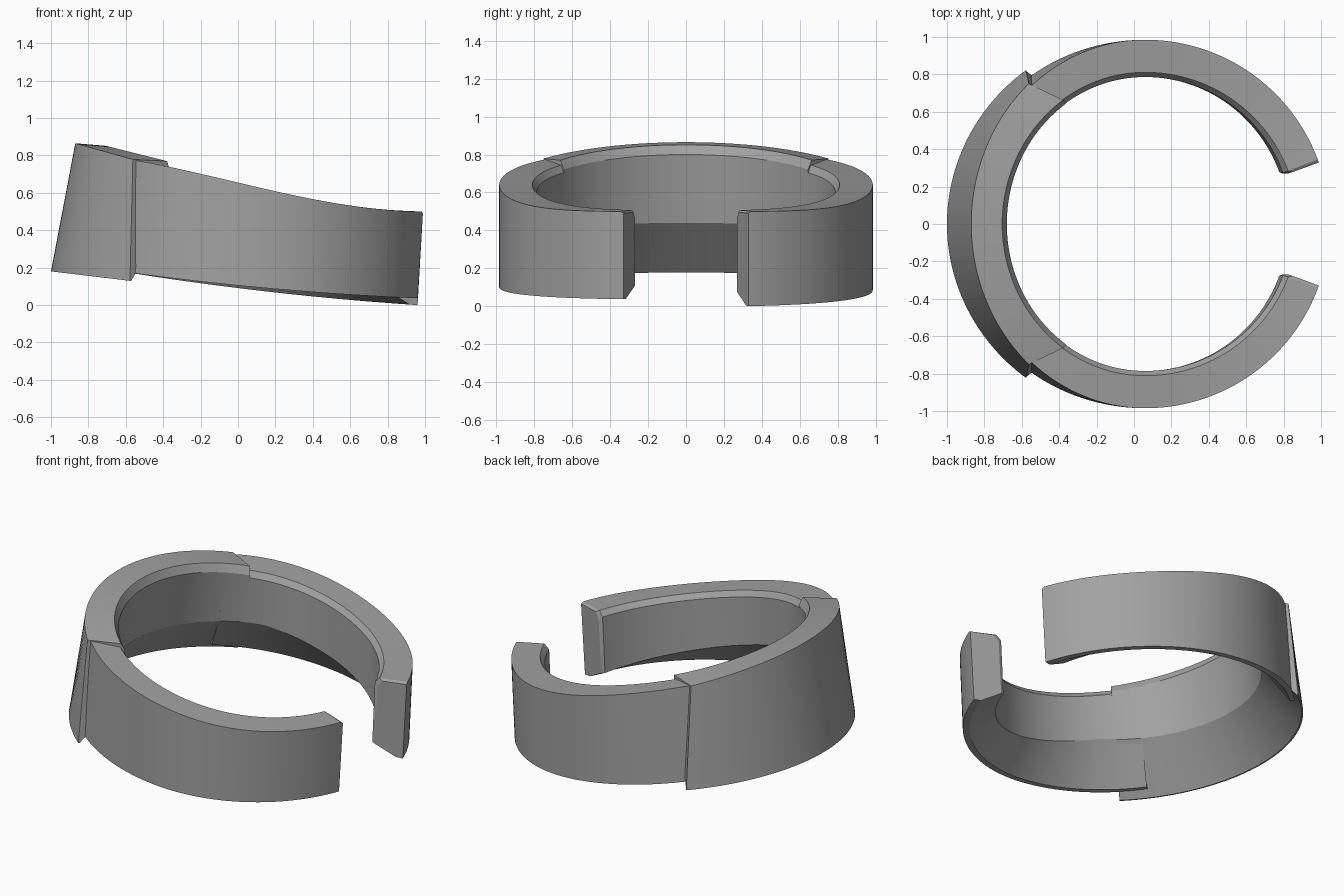
import bpy
import bmesh
from math import cos, sin, radians

cube = bpy.data.objects.get("Cube")
if cube:
    bpy.data.objects.remove(cube)

grey = bpy.data.materials.new("plain_grey")
grey.use_nodes = True
COLOUR = (0.36, 0.36, 0.36, 1)
grey.diffuse_color = COLOUR
grey.node_tree.nodes["Principled BSDF"].inputs["Base Color"].default_value = COLOUR

CENTRE_X = 0.06


def oval(angle, back, side, front):
    """Point on an oval whose back and front half lengths differ."""
    a = radians(angle)
    reach = front if cos(a) > 0 else back
    return CENTRE_X + reach * cos(a), side * sin(a)


def sweep(name, sections):
    """Skin a row of closed cross-sections and cap both ends."""
    bm = bmesh.new()
    rows = [[bm.verts.new(p) for p in s] for s in sections]
    count = len(rows[0])
    for r, s in zip(rows, rows[1:]):
        for i in range(count):
            j = (i + 1) % count
            bm.faces.new((r[i], r[j], s[j], s[i]))
    bm.faces.new(rows[0])
    bm.faces.new(rows[-1])
    bmesh.ops.recalc_face_normals(bm, faces=bm.faces)
    mesh = bpy.data.meshes.new(name)
    bm.to_mesh(mesh)
    bm.free()
    mesh.materials.append(grey)
    obj = bpy.data.objects.new(name, mesh)
    bpy.context.collection.objects.link(obj)
    bpy.ops.object.select_all(action="DESELECT")
    obj.select_set(True)
    bpy.context.view_layer.objects.active = obj
    bpy.ops.object.shade_smooth_by_angle(angle=radians(25))


# Tilted band that wraps around the back
def band_section(t):
    def at(back, side, end):
        return oval(180 + t * (180 - end), back, side, back)

    def bottom(x):
        return 0.18 - 0.119 * (x + 1)

    def rim(x):
        return 0.85 - 0.25 * (x + 0.70)

    rings = [
        (at(1.06, 1.03, 127), bottom),
        (at(0.93, 1.01, 132), lambda x: 0.865 - 0.28 * (x + 0.87)),
        (at(0.765, 0.81, 125), rim),
        (at(0.74, 0.785, 125), lambda x: rim(x) - 0.045),
        (at(0.81, 0.785, 125), lambda x: 0.44 - 0.1 * (x + 0.75)),
        (at(1.05, 1.02, 127), bottom),
    ]
    return [(x, y, z(x)) for (x, y), z in rings]


STEPS = 48
sweep("back_band", [band_section(2 * i / STEPS - 1) for i in range(STEPS + 1)])


# Arms that reach forward to the open ends
def arm_top(x):
    return 0.655 - 0.236 * x + 0.007 * x**2 + 0.074 * x**3


def arm_section(angle, mirror, inset=0):
    def bottom(x):
        drop = 0.0235 * (x + 0.6) if mirror > 0 else 0
        return 0.105 - 0.1 * x + 0.03 * x * x - drop

    def kink(x):
        fade = min(1, max(0, (x + 0.3) / 1.1))
        return bottom(x) + 0.26 - 0.195 * fade

    def at(back, side, front):
        return oval(angle, back, side, front)

    g = 0.006 + inset
    rings = [
        (at(1.03, 0.985, 0.955), bottom),
        (at(0.92, 0.985, 0.985), lambda x: arm_top(x) - inset / 2),
        (at(0.765 + g, 0.805 + g, 0.81 + g), lambda x: arm_top(x) - inset / 2),
        (at(0.74 + g, 0.78 + g, 0.78 + g), lambda x: arm_top(x) - 0.035 - inset / 2),
        (at(0.80 + g, 0.78 + g, 0.76 + g), kink),
        (at(0.99, 0.95, 0.91), bottom),
    ]
    return [(x, mirror * y, z(x)) for (x, y), z in rings]


START, END = 136, 20.5
for name, mirror in (("left_arm", 1), ("right_arm", -1)):
    sides = [arm_section(START + (END - START) * i / STEPS, mirror) for i in range(STEPS + 1)]
    # Small bevel around the inner edge of the open end
    sides.append(arm_section(END - 1, mirror, 0.02))
    # Swap so the -y arm keeps the higher lower edge
    sweep(name if mirror > 0 else "right_arm", sides)
